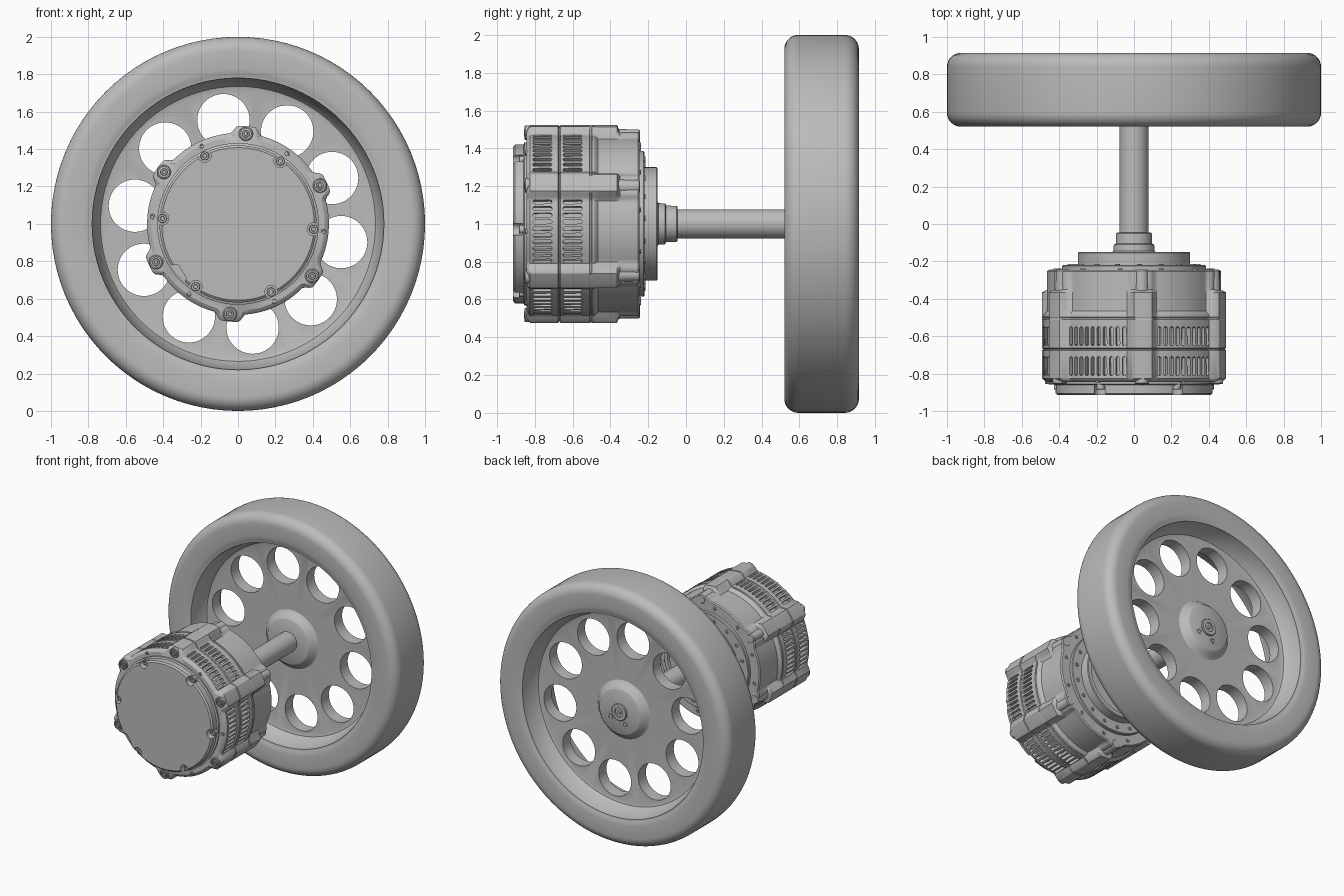
import bpy, bmesh
from math import sin, cos, pi, radians, degrees

if "Cube" in bpy.data.objects:
    bpy.data.objects.remove(bpy.data.objects["Cube"])

GREY = (0.5, 0.5, 0.5, 1)
metal = bpy.data.materials.new("plain grey")
metal.use_nodes = True
metal.diffuse_color = GREY
metal.node_tree.nodes["Principled BSDF"].inputs["Base Color"].default_value = GREY

AXLE = 1.0        # height of the shared axis
LOBE_START = 25   # direction of the first bolt lobe, in degrees


def polar(radius, angle):
    """Point (x, z) around the axle, angle in degrees from +x."""
    return radius * cos(radians(angle)), AXLE + radius * sin(radians(angle))


def spots(count, radius, start):
    return [polar(radius, start + i * 360 / count) for i in range(count)]


def lobe(angle):
    """Height 0..1 of the six bolt lobes at an angle in radians."""
    off = abs((degrees(angle) - LOBE_START + 30) % 60 - 30)
    t = min(1, max(0, (10 - off) / 5))
    return t * t * (3 - 2 * t)


def finish(name, bm):
    bmesh.ops.recalc_face_normals(bm, faces=bm.faces)
    mesh = bpy.data.meshes.new(name)
    bm.to_mesh(mesh)
    bm.free()
    mesh.materials.append(metal)
    ob = bpy.data.objects.new(name, mesh)
    bpy.context.collection.objects.link(ob)
    return ob


def smooth(ob, angle=32):
    bpy.ops.object.select_all(action="DESELECT")
    ob.select_set(True)
    bpy.context.view_layer.objects.active = ob
    bpy.ops.object.shade_smooth_by_angle(angle=radians(angle))


def loop_solid(bm, loops):
    """Skin a row of equal point loops and close both ends."""
    rows = [[bm.verts.new(p) for p in loop] for loop in loops]
    n = len(rows[0])
    for a, b in zip(rows, rows[1:]):
        for i in range(n):
            j = (i + 1) % n
            bm.faces.new((a[i], a[j], b[j], b[i]))
    bm.faces.new(rows[0])
    bm.faces.new(rows[-1])


def turned(name, profile, sides=96, centres=((0, AXLE),), shade=True):
    """Profile of (y, radius[, lobe height]) turned about y at each centre."""
    bm = bmesh.new()
    for cx, cz in centres:
        loops = []
        for y, r, *bump in profile:
            h = bump[0] if bump else 0
            loop = []
            for i in range(sides):
                a = 2 * pi * i / sides
                rr = r + h * lobe(a)
                loop.append((cx + rr * cos(a), y, cz + rr * sin(a)))
            loops.append(loop)
        loop_solid(bm, loops)
    ob = finish(name, bm)
    if shade:
        smooth(ob)
    return ob


def cut(ob, cutter):
    """Subtract the cutter from the part and bake the result."""
    mod = ob.modifiers.new("cut", "BOOLEAN")
    mod.operation, mod.solver, mod.object = "DIFFERENCE", "EXACT", cutter
    graph = bpy.context.evaluated_depsgraph_get()
    ob_mesh = bpy.data.meshes.new_from_object(ob.evaluated_get(graph))
    ob.modifiers.clear()
    ob.data = ob_mesh
    bpy.data.objects.remove(cutter)


# Wheel: rounded tyre, sloping rim, thin web and hub, alike on both sides
MID, HALF, ROUND = 0.7175, 0.1975, 0.075
side = [(-0.1, 0.17), (-0.095, 0.18), (-0.06, 0.205), (-0.047, 0.225),
        (-0.047, 0.715), (-0.053, 0.735), (-0.07, 0.747), (-0.178, 0.78),
        (-0.186, 0.78), (-0.186, 0.788), (-0.192, 0.80), (-HALF, 0.83)]
for i in range(9):
    a = pi / 2 * i / 8
    side.append((-HALF + ROUND * (1 - cos(a)), 1 - ROUND + ROUND * sin(a)))
wheel = [(MID + y, r) for y, r in side] + [(MID - y, r) for y, r in reversed(side)]
wheel = turned("wheel", wheel, shade=False)
cut(wheel, turned("web_hole_cutter", [(0.4, 0.14), (1, 0.14)], 48,
                  spots(10, 0.56, 26), shade=False))
smooth(wheel)

# Shaft, its end nut and two hub screws
turned("shaft", [(-0.1, 0.077), (0.7, 0.077)], 48)
turned("shaft_end_nut", [(0.80, 0.065), (0.825, 0.065), (0.83, 0.06), (0.83, 0.035),
                         (0.82, 0.035), (0.82, 0.015), (0.83, 0.012)], 32)
turned("hub_screws", [(0.80, 0.022), (0.823, 0.022), (0.823, 0.012), (0.818, 0.01)],
       16, [polar(0.1, -35), polar(0.1, -115)])

# Shaft collar and round rear flange
turned("shaft_collar", [(-0.2, 0.15), (-0.165, 0.14), (-0.15, 0.118), (-0.145, 0.11),
                        (-0.11, 0.108), (-0.105, 0.097), (-0.05, 0.095),
                        (-0.045, 0.09), (-0.045, 0.07)], 48)
turned("rear_flange", [(-0.24, 0.3), (-0.155, 0.3), (-0.15, 0.295), (-0.15, 0.265),
                       (-0.165, 0.26), (-0.165, 0.2), (-0.172, 0.195), (-0.172, 0.1)])
turned("rear_plate", [(-0.26, 0.385), (-0.225, 0.385), (-0.22, 0.38), (-0.22, 0.2)])

# Motor housing: lobed shell with two seams and a slimmer rear section
shell = [(-0.845, 0.462, 0.03), (-0.835, 0.478, 0.035), (-0.825, 0.486, 0.038),
         (-0.676, 0.486, 0.038), (-0.673, 0.479, 0.038), (-0.667, 0.479, 0.038),
         (-0.664, 0.486, 0.038), (-0.51, 0.486, 0.038), (-0.507, 0.48, 0.042),
         (-0.5, 0.48, 0.042), (-0.497, 0.486, 0.038), (-0.485, 0.484, 0.04),
         (-0.465, 0.466, 0.058), (-0.365, 0.466, 0.058), (-0.35, 0.466, 0.022),
         (-0.253, 0.466, 0.022), (-0.245, 0.458, 0.022)]
housing = turned("motor_housing", shell, 240, shade=False)

# Two rows of round-ended cooling slots between the lobes
bm = bmesh.new()
for panel in range(6):
    for k in range(10):
        a = radians(LOBE_START + 30 + panel * 60 + (k - 4.5) * 4.2)
        for y in (-0.76, -0.6):
            loops = []
            for r in (0.455, 0.54):
                loop = []
                for i in range(14):
                    t = 2 * pi * (i + 0.5) / 14
                    along = y + 0.011 * cos(t) + (0.04 if cos(t) > 0 else -0.04)
                    across = 0.011 * sin(t)
                    loop.append((r * cos(a) - across * sin(a), along,
                                 AXLE + r * sin(a) + across * cos(a)))
                loops.append(loop)
            loop_solid(bm, loops)
cut(housing, finish("slot_cutter", bm))
smooth(housing)

# Front cap with screw pockets and one lower corner pocket
cap = turned("front_cap", [(-0.8, 0.432), (-0.855, 0.432), (-0.86, 0.42),
                           (-0.905, 0.42), (-0.915, 0.408)], 120, shade=False)
cap_screws = spots(6, 0.405, -4)
cut(cap, turned("pocket_cutter", [(-0.95, 0.034), (-0.865, 0.034)], 24,
                cap_screws, shade=False))
cut(cap, turned("corner_cutter", [(-0.95, 0.085), (-0.865, 0.085)], 6,
                [polar(0.465, 219)], shade=False))
smooth(cap)


def screws(name, y, radius, centres, towards=-1):
    """Socket-head screws standing out from plane y."""
    d = towards * radius
    turned(name, [(y - d, radius), (y + 0.5 * d, radius), (y + 0.6 * d, radius * 0.9),
                  (y + 0.6 * d, radius * 0.5), (y + 0.1 * d, radius * 0.45)], 18, centres)


screws("cap_screws", -0.87, 0.024, cap_screws)
screws("small_front_pins", -0.843, 0.013, spots(6, 0.458, -5))
screws("rear_plate_screws", -0.222, 0.014, spots(18, 0.343, 5), 1)
screws("rear_rim_pins", -0.247, 0.013, spots(12, 0.425, 10), 1)

# Bolt bosses at the lobes, front and rear
turned("front_bolt_bosses", [(-0.8, 0.038), (-0.85, 0.038), (-0.855, 0.034),
                             (-0.855, 0.027), (-0.835, 0.027)], 24,
       spots(6, 0.484, LOBE_START))
screws("lobe_bolts", -0.845, 0.02, spots(6, 0.484, LOBE_START))
turned("rear_bolt_bosses", [(-0.4, 0.04), (-0.25, 0.036), (-0.243, 0.03)], 24,
       spots(6, 0.465, LOBE_START))
